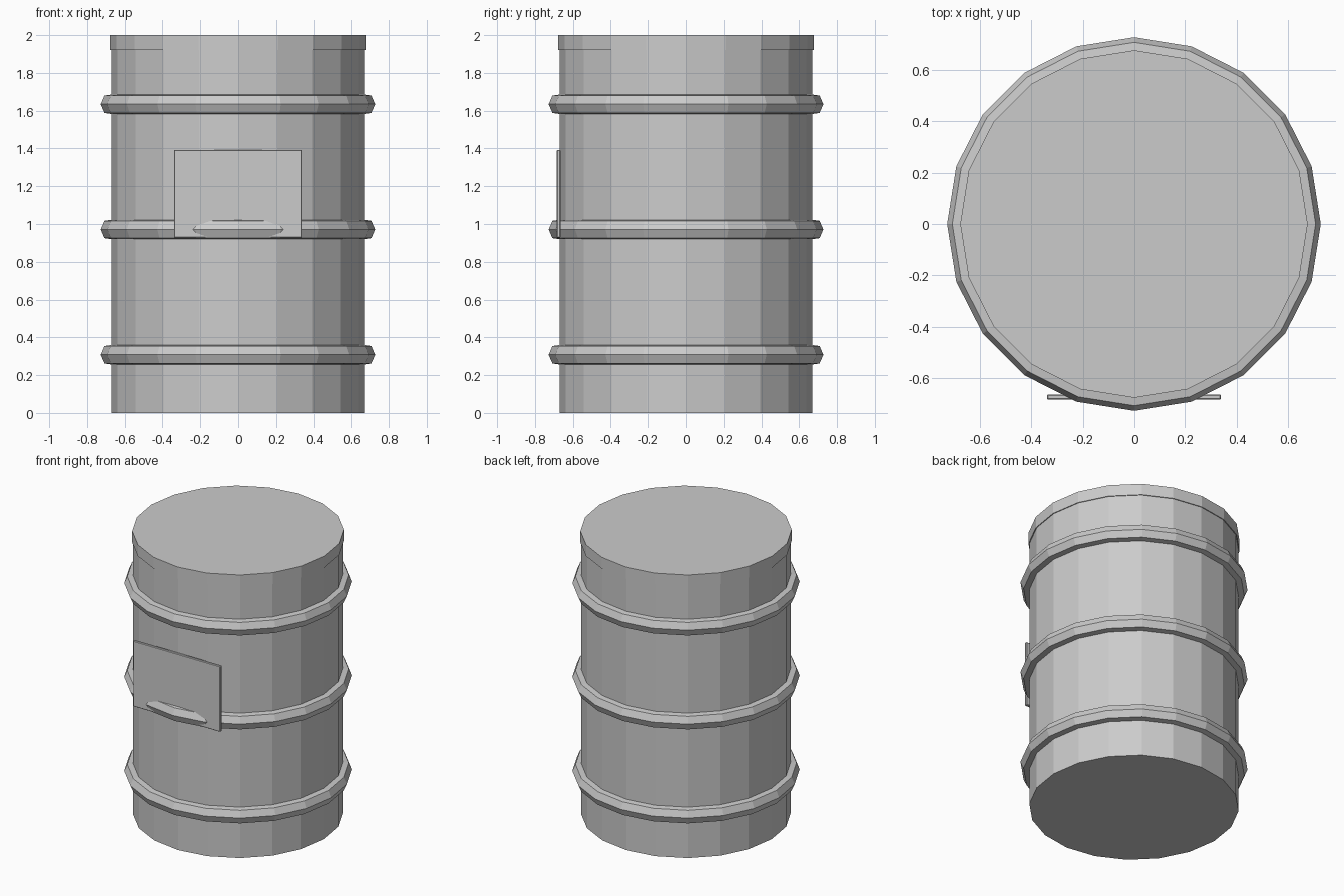
import bpy, bmesh, math

cube = bpy.data.objects.get("Cube")
if cube:
    bpy.data.objects.remove(cube, do_unlink=True)

SIDES = 20
BODY_R = 0.671

steel = bpy.data.materials.new("grey_steel")
steel.use_nodes = True
GREY = (0.6, 0.6, 0.6, 1)
steel.diffuse_color = GREY
steel.node_tree.nodes["Principled BSDF"].inputs["Base Color"].default_value = GREY


def finish(name, bm):
    bmesh.ops.recalc_face_normals(bm, faces=bm.faces)
    mesh = bpy.data.meshes.new(name)
    bm.to_mesh(mesh)
    bm.free()
    mesh.materials.append(steel)
    obj = bpy.data.objects.new(name, mesh)
    bpy.context.collection.objects.link(obj)
    return obj


def lathe(name, profile, closed=False):
    """Turn a (radius, z) profile round the z axis; open ends are capped."""
    bm = bmesh.new()
    loops = []
    for r, z in profile:
        angles = [2 * math.pi * i / SIDES for i in range(SIDES)]
        loops.append([bm.verts.new((r * math.cos(a), r * math.sin(a), z)) for a in angles])
    pairs = list(zip(loops, loops[1:]))
    if closed:
        pairs.append((loops[-1], loops[0]))
    else:
        bm.faces.new(loops[0])
        bm.faces.new(loops[-1])
    for low, high in pairs:
        for i in range(SIDES):
            j = (i + 1) % SIDES
            bm.faces.new((low[i], low[j], high[j], high[i]))
    return finish(name, bm)


# Drum and its slightly wider lid
lathe("drum_body", [(BODY_R, 0), (BODY_R, 1.95)])
lathe("drum_lid", [(0.677, 1.92), (0.677, 2.0)])

# Three raised hoops with a pointed rim
for name, z in (("lower_hoop", 0.308), ("middle_hoop", 0.971), ("upper_hoop", 1.634)):
    lathe(name, [(0.66, z - 0.053), (0.708, z - 0.046), (0.728, z),
                 (0.708, z + 0.046), (0.66, z + 0.053)], closed=True)

# Flat front plate, crossed by the middle hoop
bm = bmesh.new()
bmesh.ops.create_cube(bm, size=1)
for v in bm.verts:
    v.co.x *= 0.68
    v.co.y = v.co.y * 0.02 - 0.675
    v.co.z = v.co.z * 0.464 + 1.16
plate = finish("front_plate", bm)
bevel = plate.modifiers.new("soft_edge", "BEVEL")
bevel.width = 0.004
bevel.segments = 1
